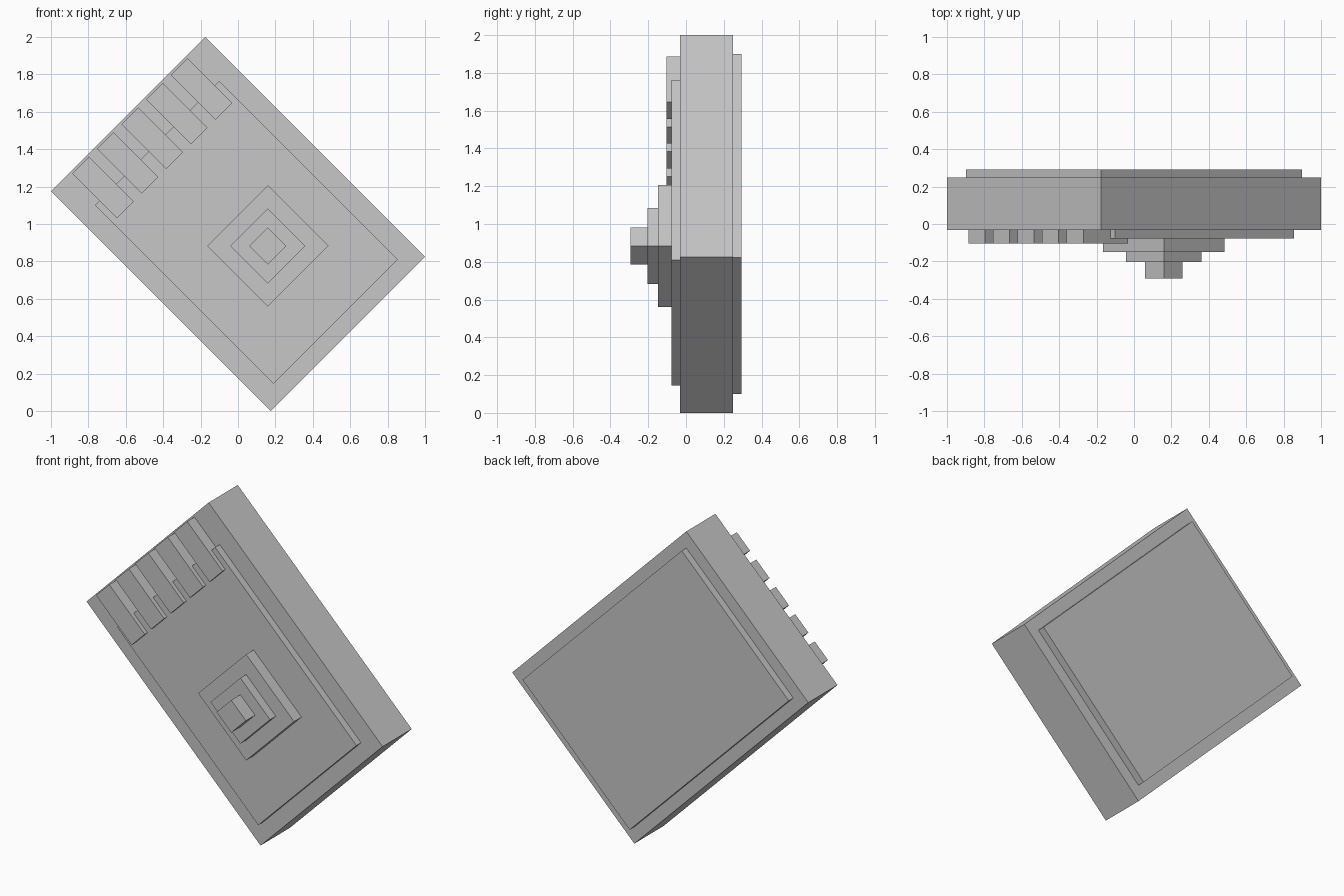
import bpy
import math
from mathutils import Matrix

if "Cube" in bpy.data.objects:
    bpy.data.objects.remove(bpy.data.objects["Cube"])

# Single grey material
grey = bpy.data.materials.new("plain grey")
grey.diffuse_color = (0.57, 0.57, 0.57, 1.0)
grey.use_nodes = True
grey.node_tree.nodes["Principled BSDF"].inputs["Base Color"].default_value = grey.diffuse_color

# The whole device is tilted 45 degrees about the y axis, around (0, 0, 1)
TILT = Matrix.Translation((0, 0, 1)) @ Matrix.Rotation(math.radians(-45), 4, 'Y')


def box(name, u, v, y):
    """Box from (min, max) ranges: u across, v along, y in depth."""
    bpy.ops.mesh.primitive_cube_add(size=1)
    ob = bpy.context.object
    ob.name = name
    centre = [(r[0] + r[1]) / 2 for r in (u, y, v)]
    size = [r[1] - r[0] for r in (u, y, v)]
    ob.data.transform(Matrix.Translation(centre) @ Matrix.Diagonal((*size, 1)))
    ob.matrix_world = TILT
    ob.data.materials.append(grey)
    return ob


# Main slab with raised panels on the back and front
FRONT = -0.033
box("body", (-0.583, 0.583), (-0.831, 0.831), (FRONT, 0.248))
box("back_panel", (-0.511, 0.511), (-0.76, 0.76), (0.24, 0.2925))
box("front_panel", (-0.469, 0.469), (-0.739, 0.611), (-0.077, FRONT + 0.005))

# Stepped square knob on the front panel
cu, cv = 0.03, -0.195
base = -0.072
for name, half, tip in (("knob_base", 0.229, -0.149),
                        ("knob_middle", 0.142, -0.2045),
                        ("knob_tip", 0.07, -0.2925)):
    box(name, (cu - half, cu + half), (cv - half, cv + half), (tip, base))
    base = tip + 0.005

# Row of five raised bars along the upper end
for i in range(5):
    c = (i - 2) * 0.186
    box(f"bar_{i + 1}", (c - 0.063, c + 0.063), (0.479, 0.818), (-0.1035, FRONT + 0.005))
